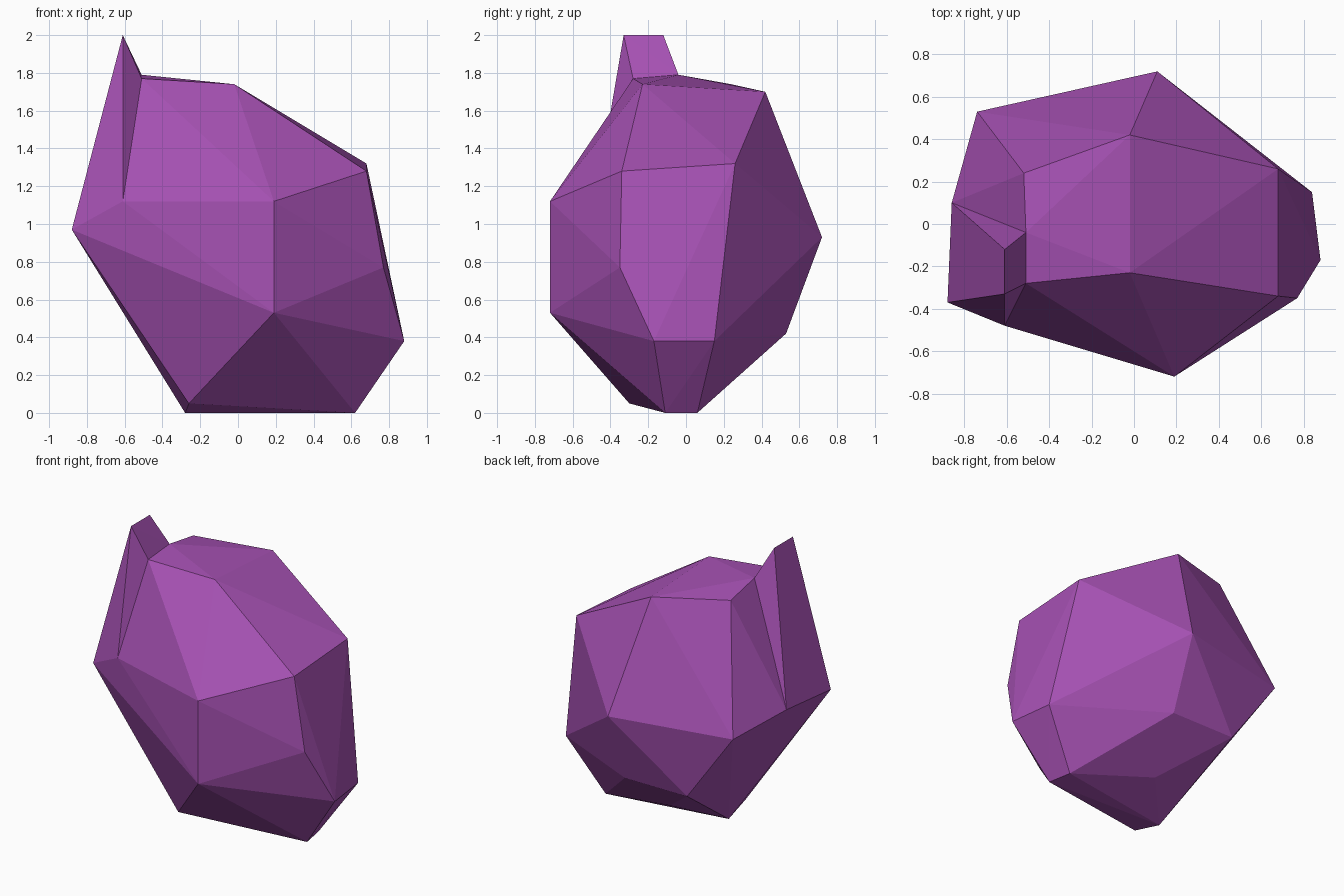
import bpy, bmesh, math

if "Cube" in bpy.data.objects:
    bpy.data.objects.remove(bpy.data.objects["Cube"])

purple = bpy.data.materials.new("purple_crystal")
purple.diffuse_color = (0.38, 0.082, 0.45, 1.0)
purple.use_nodes = True
purple.node_tree.nodes["Principled BSDF"].inputs["Base Color"].default_value = purple.diffuse_color


def faceted_solid(name, rings):
    """Flat-faced convex solid wrapped around rings of corner points."""
    bm = bmesh.new()
    for ring in rings:
        for corner in ring:
            bm.verts.new(corner)
    hull = bmesh.ops.convex_hull(bm, input=bm.verts[:])
    inside = [v for v in hull["geom_interior"] if isinstance(v, bmesh.types.BMVert)]
    bmesh.ops.delete(bm, geom=inside, context='VERTS')
    bmesh.ops.dissolve_limit(bm, angle_limit=math.radians(1.5),
                             verts=bm.verts[:], edges=bm.edges[:])
    bmesh.ops.recalc_face_normals(bm, faces=bm.faces[:])
    mesh = bpy.data.meshes.new(name)
    bm.to_mesh(mesh)
    bm.free()
    mesh.materials.append(purple)
    obj = bpy.data.objects.new(name, mesh)
    bpy.context.collection.objects.link(obj)
    return obj


# Corners shared by the body and the spike on the left shoulder
shoulder = [(-0.51, -0.04, 1.79), (-0.51, -0.28, 1.77), (-0.61, -0.48, 1.12),
            (-0.88, -0.37, 0.97), (-0.86, 0.10, 1.00)]

# Body rings, from the base to the top
base = [(-0.26, -0.30, 0.05), (0.62, -0.11, 0), (0.59, 0.06, 0),
        (-0.01, 0.20, 0.13), (-0.28, -0.08, 0)]
lower = [(0.19, -0.72, 0.53), (0.88, -0.17, 0.38), (0.84, 0.15, 0.38),
         (0.11, 0.53, 0.42), (-0.38, 0.53, 0.42)]
middle = [(0.19, -0.72, 1.12), (0.77, -0.35, 0.77), (0.72, 0.22, 0.78),
          (0.11, 0.72, 0.93), (-0.74, 0.53, 0.92)]
upper = [(0.68, -0.34, 1.28), (0.68, 0.26, 1.32)]
top = [(-0.02, -0.23, 1.74), (-0.02, 0.42, 1.70), (-0.52, 0.24, 1.74)]
faceted_solid("rock_body", [base, lower, middle, upper, top, shoulder])

# Spike rising from the shoulder
spike_tip = [(-0.61, -0.33, 2.0), (-0.61, -0.12, 2.0)]
faceted_solid("rock_spike", [shoulder, spike_tip])
